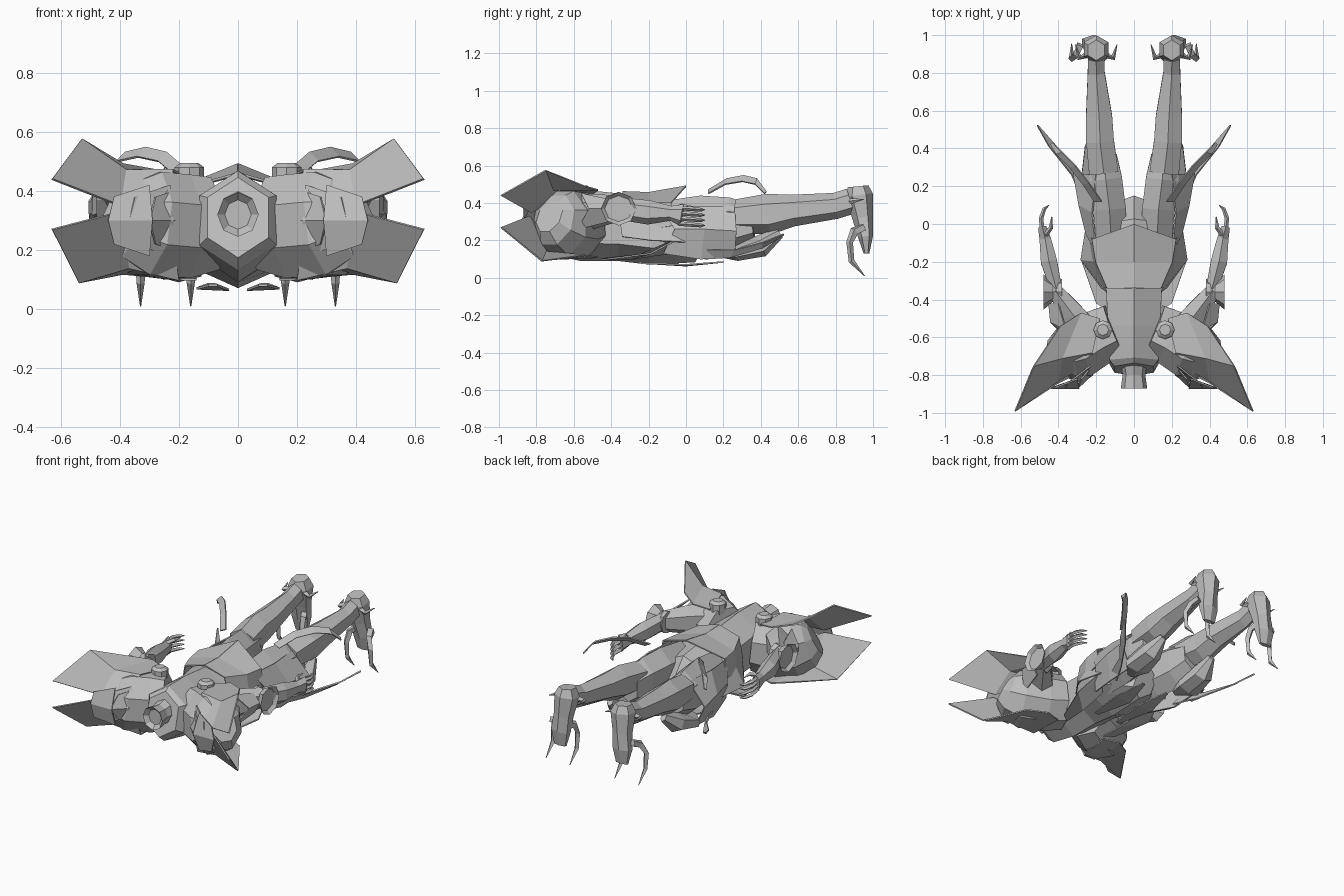
import bpy
import bmesh
import math
from mathutils import Vector

default_cube = bpy.data.objects.get("Cube")
if default_cube:
    bpy.data.objects.remove(default_cube, do_unlink=True)

# One flat grey for the whole figure
GREY = (0.52, 0.52, 0.52, 1)
material = bpy.data.materials.new("stone grey")
material.use_nodes = True
material.diffuse_color = GREY
material.node_tree.nodes["Principled BSDF"].inputs["Base Color"].default_value = GREY
material.node_tree.nodes["Principled BSDF"].inputs["Roughness"].default_value = 0.8

UP = Vector((0, 0, 1))
BACK = Vector((0, 1, 0))


def add_object(name, bm, mirrored, thickness=None):
    """Store a bmesh as a flat-shaded object, with optional thickness and mirroring."""
    bmesh.ops.recalc_face_normals(bm, faces=bm.faces)
    mesh = bpy.data.meshes.new(name)
    bm.to_mesh(mesh)
    bm.free()
    mesh.materials.append(material)
    obj = bpy.data.objects.new(name, mesh)
    bpy.context.collection.objects.link(obj)
    if thickness:
        solid = obj.modifiers.new("thickness", 'SOLIDIFY')
        solid.thickness = thickness
        solid.offset = 0
    if mirrored:
        obj.modifiers.new("mirror", 'MIRROR')
    return obj


def tube(name, stations, sides=6, reference=UP, mirrored=True, hollow=0, turn=0):
    """Loft rings along a path; each station is x, y, z, side radius, reference radius."""
    bm = bmesh.new()
    centres = [Vector(s[:3]) for s in stations]
    rings = []
    for i, station in enumerate(stations):
        after = centres[min(i + 1, len(centres) - 1)]
        before = centres[max(i - 1, 0)]
        tangent = (after - before).normalized()
        across = tangent.cross(reference).normalized()
        upright = across.cross(tangent)
        ring = []
        for k in range(sides):
            angle = math.tau * k / sides + math.pi / 2 + turn
            offset = across * math.cos(angle) * station[3] + upright * math.sin(angle) * station[4]
            ring.append(bm.verts.new(centres[i] + offset))
        rings.append(ring)
    for first, second in zip(rings, rings[1:]):
        for k in range(sides):
            n = (k + 1) % sides
            bm.faces.new((first[k], first[n], second[n], second[k]))
    bm.faces.new(rings[0][::-1])
    end = bm.faces.new(rings[-1])
    bmesh.ops.recalc_face_normals(bm, faces=bm.faces)
    if hollow:
        bmesh.ops.inset_individual(bm, faces=[end], thickness=hollow, depth=-hollow)
    return add_object(name, bm, mirrored)


def plate(name, *rows, thickness=0.008):
    """Thin mirrored sheet spanned by rows of equally many points."""
    bm = bmesh.new()
    grid = [[bm.verts.new(p) for p in row] for row in rows]
    for a, b in zip(grid, grid[1:]):
        for k in range(len(a) - 1):
            bm.faces.new((a[k], a[k + 1], b[k + 1], b[k]))
    return add_object(name, bm, True, thickness)


# Torso, tapering into the pelvis
tube("torso", [
    (0, -.77, .31, .12, .14), (0, -.73, .3, .15, .17),
    (0, -.55, .28, .16, .19), (0, -.35, .27, .17, .18),
    (0, -.18, .25, .23, .18), (0, -.02, .24, .2, .17),
    (0, .1, .17, .08, .1)], mirrored=False)
tube("neck", [
    (0, -.74, .32, .07, .08), (0, -.8, .32, .06, .065),
    (0, -.87, .32, .07, .075)], sides=8, mirrored=False, hollow=.025)

# Raised pentagonal plate over the lower back
plate("back_plate",
      [(0, -.34, .46), (0, -.2, .455), (0, 0, .49)],
      [(.14, -.34, .42), (.2, -.2, .4), (.22, -.08, .4)],
      [(.17, -.33, .28), (.22, -.2, .26), (.23, -.06, .28)])

# Shoulders with rounded caps and round studs
tube("shoulder", [
    (.1, -.56, .29, .15, .17), (.19, -.6, .28, .16, .19),
    (.31, -.67, .29, .17, .19), (.38, -.71, .31, .13, .15),
    (.41, -.73, .33, .08, .1)], sides=8, turn=math.pi / 8)
tube("shoulder_stud", [
    (.165, -.56, .42, .05, .05), (.165, -.56, .48, .05, .05),
    (.165, -.56, .495, .03, .03)], sides=8, reference=BACK)

# Broad swept blades above and below each shoulder
plate("upper_shoulder_blade",
      [(.22, -.73, .4), (.4, -.83, .35), (.63, -.99, .44)],
      [(.22, -.68, .47), (.38, -.71, .47), (.53, -.75, .575)],
      [(.18, -.5, .45), (.28, -.47, .47), (.39, -.54, .49)])
plate("lower_shoulder_blade",
      [(.22, -.75, .24), (.4, -.84, .33), (.63, -.99, .27)],
      [(.2, -.7, .1), (.37, -.75, .14), (.54, -.77, .09)],
      [(.18, -.5, .11), (.28, -.47, .11), (.39, -.54, .12)])

# Layered feathers on the front of each shoulder
for layer in range(3):
    step = layer * .07
    plate(f"shoulder_feather_{layer + 1}",
          [(.16 + step, -.68 - step, .42), (.28 + step, -.82 - step / 3, .38)],
          [(.15 + step, -.73 - step, .3), (.3 + step, -.87, .3)],
          [(.16 + step, -.68 - step, .18), (.28 + step, -.82 - step / 3, .22)])

# Arms with spool-shaped elbows
tube("upper_arm", [
    (.23, -.6, .34, .09, .11), (.33, -.47, .36, .07, .09),
    (.42, -.35, .37, .045, .065)])
tube("elbow_guard", [
    (.38, -.36, .37, .07, .07), (.43, -.36, .37, .05, .06),
    (.48, -.36, .37, .095, .09)], sides=8, hollow=.02)
plate("outer_arm_plate",
      [(.36, -.56, .45), (.4, -.42, .42)],
      [(.44, -.52, .37), (.45, -.42, .37)],
      [(.38, -.58, .26), (.41, -.42, .3)])
tube("forearm", [
    (.41, -.35, .37, .035, .06), (.45, -.2, .35, .05, .065),
    (.47, -.08, .345, .035, .04), (.485, -.02, .335, .025, .06)])

# Curled fingers and thumb
for finger in range(4):
    z = .29 + finger * .028
    tube(f"finger_{finger + 1}", [
        (.485, -.04, z, .012, .012), (.492, .03, z - .005, .012, .012),
        (.475, .08, z - .01, .01, .01), (.45, .1, z - .01, .002, .002)], sides=4)
tube("thumb", [
    (.47, -.06, .37, .014, .014), (.44, -.02, .385, .012, .012),
    (.435, .04, .38, .002, .002)], sides=4)

# Legs
tube("thigh", [
    (.12, -.12, .27, .09, .14), (.13, .08, .28, .1, .16),
    (.15, .24, .28, .1, .15), (.16, .36, .29, .08, .1)])
tube("shin", [
    (.16, .27, .33, .09, .09), (.18, .44, .34, .085, .11),
    (.185, .57, .36, .08, .085), (.2, .8, .385, .052, .07),
    (.2, .88, .41, .05, .07)])
tube("knee_guard", [
    (.17, .18, .13, .03, .02), (.2, .27, .13, .09, .04),
    (.2, .4, .17, .07, .06), (.19, .5, .24, .02, .03)])

# Feet pointing down, with long hooked claws
tube("foot", [
    (.2, .92, .49, .05, .055), (.2, .925, .44, .075, .075),
    (.21, .945, .32, .06, .055), (.22, .96, .22, .065, .04),
    (.22, .965, .13, .045, .015)], reference=BACK)
for side, claw in ((-1, "inner_claw"), (1, "outer_claw")):
    x = .235 + side * .05
    tip = .245 + side * .085
    tube(claw, [
        (x, .95, .27, .022, .025), (x + side * .02, .9, .25, .02, .025),
        (tip, .875, .19, .018, .018), (tip, .885, .09, .014, .016),
        (tip, .955, .01, .002, .002)], sides=4, reference=BACK)
    tube(f"{claw}_spur", [
        (.2 + side * .04, .9, .42, .02, .02),
        (.2 + side * .09, .88, .41, .015, .015),
        (.2 + side * .11, .95, .42, .002, .002)], sides=4)

# Hip skirts, leaf plates and trailing fins
plate("waist_skirt",
      [(.14, -.46, .1), (.15, -.3, .1), (.16, -.1, .13)],
      [(.2, -.42, .1), (.28, -.19, .13), (.24, -.04, .21)])
plate("waist_flare",
      [(.14, -.36, .36), (.19, -.2, .34), (.2, 0, .33)],
      [(.17, -.34, .22), (.28, -.19, .2), (.25, 0, .19)])
plate("thigh_skirt",
      [(.2, -.14, .38), (.22, .06, .38), (.2, .26, .38)],
      [(.25, -.06, .26), (.29, .1, .26), (.32, .27, .25)],
      [(.2, -.12, .13), (.25, .08, .1), (.25, .26, .11)])
plate("front_leaf",
      [(.07, -.25, .08), (.03, 0, .065), (.08, .2, .085)],
      [(.1, -.25, .08), (.14, 0, .07), (.1, .2, .085)])
plate("trailing_fin",
      [(.22, .1, .1), (.3, .24, .11), (.41, .41, .16), (.51, .525, .23)],
      [(.26, .1, .15), (.33, .26, .15), (.45, .41, .19), (.512, .52, .235)])
plate("arched_fin",
      [(.17, .12, .47), (.24, .22, .53), (.31, .31, .547), (.38, .38, .53), (.43, .43, .46)],
      [(.21, .12, .45), (.27, .21, .5), (.34, .3, .515), (.41, .37, .5), (.44, .42, .45)])
